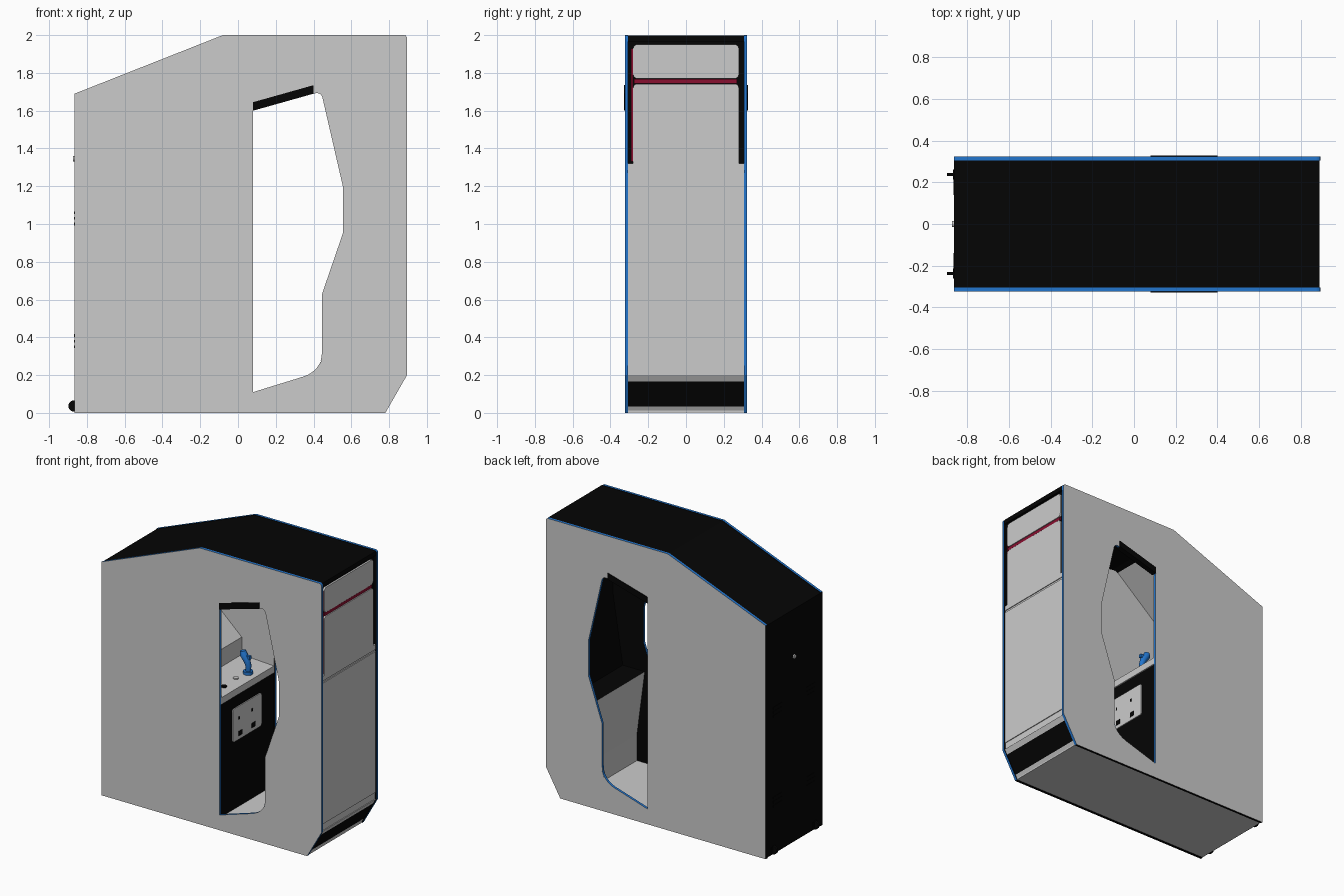
import bpy, bmesh, math
from mathutils import Vector, Matrix

old = bpy.data.objects.get("Cube")
if old:
    bpy.data.objects.remove(old, do_unlink=True)


def material(name, rgb, rough=0.6):
    m = bpy.data.materials.new(name)
    m.use_nodes = True
    m.diffuse_color = (*rgb, 1)
    bsdf = m.node_tree.nodes["Principled BSDF"]
    bsdf.inputs["Base Color"].default_value = (*rgb, 1)
    bsdf.inputs["Roughness"].default_value = rough
    return m


GREY = material("light grey", (0.6, 0.6, 0.6))
BLACK = material("black", (0.0015, 0.0015, 0.0015))
BLUE = material("blue", (0.016, 0.18, 0.62))
RED = material("dark red", (0.25, 0.005, 0.03))
HALF = 0.306          # inner half width between the side panels
OUTER = 0.324         # outer half width


def rounded(points, n=5):
    """Fillet every corner given as (u, v, radius)."""
    out = []
    for i, (u, v, r) in enumerate(points):
        p = Vector((u, v))
        if r == 0:
            out.append(p)
            continue
        a = (Vector(points[i - 1][:2]) - p).normalized() * r
        b = (Vector(points[(i + 1) % len(points)][:2]) - p).normalized() * r
        for k in range(n + 1):
            t = k / n
            out.append(p + a * (1 - t) ** 2 + b * t ** 2)
    return out


def prism(name, loops, w0, w1, mats, axis="y", rule=None):
    """Extrude a profile, with optional holes, between w0 and w1."""
    put = {"y": lambda u, v: (u, w0, v), "x": lambda u, v: (w0, u, v)}[axis]
    step = Vector((0, w1 - w0, 0)) if axis == "y" else Vector((w1 - w0, 0, 0))
    bm = bmesh.new()
    edges = []
    for loop in loops:
        vs = [bm.verts.new(put(*p)) for p in loop]
        edges += [bm.edges.new((vs[i - 1], vs[i])) for i in range(len(vs))]
    if len(loops) == 1:
        bm.faces.new(vs)
    else:
        bmesh.ops.triangle_fill(bm, edges=edges, use_beauty=True)
        bmesh.ops.recalc_face_normals(bm, faces=bm.faces[:])
    ext = bmesh.ops.extrude_face_region(bm, geom=bm.faces[:], use_keep_orig=True)
    moved = [g for g in ext["geom"] if isinstance(g, bmesh.types.BMVert)]
    bmesh.ops.translate(bm, verts=moved, vec=step)
    bmesh.ops.recalc_face_normals(bm, faces=bm.faces[:])
    return finish(name, bm, mats, rule)


def finish(name, bm, mats, rule=None):
    bm.normal_update()
    if rule:
        for f in bm.faces:
            f.material_index = rule(f.normal, f.calc_center_median())
    mesh = bpy.data.meshes.new(name)
    bm.to_mesh(mesh)
    bm.free()
    for m in mats:
        mesh.materials.append(m)
    ob = bpy.data.objects.new(name, mesh)
    bpy.context.collection.objects.link(ob)
    return ob


def box(name, x, y, z, mat):
    return prism(name, [[(x[0], z[0]), (x[1], z[0]), (x[1], z[1]), (x[0], z[1])]], y[0], y[1], [mat])


def plate(name, x, y, z, r_low, r_top, mat):
    """Round-cornered plate facing along x."""
    pts = [(y[0], z[0], r_low), (y[1], z[0], r_low), (y[1], z[1], r_top), (y[0], z[1], r_top)]
    return prism(name, [rounded(pts)], x[0], x[1], [mat], "x")


def cylinder(name, at, radius, depth, mat, axis="z", sides=20):
    bm = bmesh.new()
    bmesh.ops.create_cone(bm, cap_ends=True, segments=sides, radius1=radius, radius2=radius, depth=depth)
    turn = {"x": Matrix.Rotation(math.pi / 2, 4, "Y"), "y": Matrix.Rotation(math.pi / 2, 4, "X"), "z": Matrix()}[axis]
    bmesh.ops.transform(bm, matrix=Matrix.Translation(at) @ turn, verts=bm.verts)
    for f in bm.faces:
        f.smooth = len(f.verts) == 4
    return finish(name, bm, [mat])


# Side panels: outer skin grey, inside black, edge trim blue
outline = rounded([(-0.865, 0, 0), (0.78, 0, 0), (0.895, 0.2, 0), (0.895, 2, 0.02), (-0.08, 2, 0), (-0.865, 1.69, 0)])
opening = rounded([(0.08, 0.11, 0), (0.42, 0.215, 0.08), (0.445, 0.29, 0.05), (0.445, 0.63, 0), (0.555, 0.95, 0),
                   (0.555, 1.2, 0), (0.44, 1.7, 0.035), (0.40, 1.69, 0), (0.40, 1.73, 0), (0.08, 1.64, 0)])
for side, word in ((1, "left"), (-1, "right")):
    def paint(n, c, s=side):
        if abs(n.y) > 0.5:
            return 0 if c.y * s > (HALF + OUTER) / 2 else 1
        return 1 if c.x < -0.864 or c.z < 0.001 else 2
    prism(word + "_side_panel", [outline, opening], side * HALF, side * OUTER, [GREY, BLACK, BLUE], rule=paint)
    # Header trim across the top of each doorway
    prism(word + "_doorway_header", [[(0.08, 1.60), (0.40, 1.69), (0.40, 1.735), (0.08, 1.645)]],
          side * 0.29, side * 0.329, [BLACK])
    # Grey inner cheek beside the screen
    prism(word + "_screen_cheek", [[(-0.6, 0.9), (0.078, 0.9), (0.078, 1.59), (-0.02, 1.95), (-0.09, 1.96), (-0.6, 1.76)]],
          side * 0.300, side * HALF, [GREY])

# Roof, rear wall, floor
W = (-HALF, HALF)
prism("roof", [[(-0.865, 1.687), (-0.08, 1.997), (0.89, 1.997), (0.89, 1.965), (-0.07, 1.965), (-0.865, 1.65)]], *W, [BLACK])
box("rear_wall", (-0.865, -0.845), W, (0.005, 1.68), BLACK)
box("base", (-0.86, 0.78), W, (0.003, 0.04), GREY)
box("floor", (0.0, 0.7), W, (0.04, 0.08), GREY)

# Seat-end wall with grey panels, dark gap and red piping
box("end_wall", (0.855, 0.875), W, (0.2, 1.99), BLACK)
box("end_lower_panel", (0.875, 0.882), W, (0.2, 1.32), GREY)
box("end_lower_raised_panel", (0.882, 0.888), W, (0.25, 1.27), GREY)
box("end_panel_bead", (0.882, 0.888), W, (1.285, 1.32), GREY)
plate("end_window_panel", (0.875, 0.888), (-0.28, 0.28), (1.32, 1.742), 0, 0.025, GREY)
plate("end_sign_panel", (0.875, 0.888), (-0.28, 0.28), (1.77, 1.95), 0.025, 0.025, GREY)
box("red_cross_piping", (0.875, 0.885), (-0.275, 0.27), (1.745, 1.767), RED)
box("red_side_piping", (0.875, 0.883), (-0.291, -0.281), (1.33, 1.93), RED)


# Sloped kick board: grey, black and grey bands
def slope(z, inset):
    return (0.78 + 0.575 * z - inset, z)


for name, lo, hi, mat in (("lower", 0.003, 0.035, GREY), ("middle", 0.035, 0.165, BLACK), ("upper", 0.165, 0.2, GREY)):
    prism("kick_board_" + name, [[slope(lo, 0.007), slope(hi, 0.007), slope(hi, 0.03), slope(lo, 0.03)]], *W, [mat])

# Bench: grey front, black top, black back rest
prism("bench", [[(0.607, 0.08), (0.607, 0.27), (0.545, 0.74), (0.855, 0.74), (0.855, 0.22), (0.78, 0.08)]],
      *W, [GREY, BLACK], rule=lambda n, c: 1 if n.z > 0.9 else 0)
prism("back_rest", [[(0.72, 0.74), (0.80, 1.25), (0.80, 1.7), (0.855, 1.75), (0.855, 0.74)]], *W, [BLACK])

# Console, control deck and coin door
box("console", (-0.16, 0.068), W, (0.08, 0.905), BLACK)
prism("control_deck", [[(-0.2, 0.90), (0.078, 0.90), (0.078, 0.95), (-0.2, 0.965)]], *W, [GREY])
plate("coin_door", (0.068, 0.075), (-0.165, 0.165), (0.57, 0.81), 0.02, 0.02, GREY)
for y in (-0.08, 0.07):
    box("coin_slot", (0.075, 0.077), (y - 0.02, y + 0.02), (0.595, 0.63), BLACK)
    box("coin_entry", (0.075, 0.077), (y - 0.02, y - 0.008), (0.715, 0.735), BLACK)

# Screen surround and screen
prism("screen_lower_surround", [[(-0.18, 0.96), (-0.18, 1.09), (-0.5, 1.38), (-0.56, 1.38), (-0.56, 0.96)]], *W, [GREY])
prism("screen_upper_surround", [[(-0.09, 1.965), (-0.447, 1.67), (-0.52, 1.66), (-0.55, 1.77)]], *W, [GREY])
prism("screen", [[(-0.5, 1.37), (-0.45, 1.68), (-0.5, 1.69), (-0.55, 1.37)]], *W, [BLACK])

# Buttons
for x, y, mat in ((0.0, -0.22, BLACK), (0.0, -0.16, BLACK), (-0.01, -0.01, GREY)):
    cylinder("deck_button", (x, y, 0.957), 0.018, 0.012, mat)

# Blue flight stick with a forward-leaning grip
cylinder("stick_base", (0.01, 0.1, 0.96), 0.032, 0.03, BLUE)
curve = bpy.data.curves.new("stick_grip", "CURVE")
curve.dimensions = "3D"
curve.bevel_depth = 0.022
curve.bevel_resolution = 3
curve.use_fill_caps = True
path = [(0.0, 0.96, 0.8), (0.005, 1.01, 0.9), (-0.01, 1.05, 1.1), (-0.035, 1.085, 1.2), (-0.04, 1.11, 0.9)]
spline = curve.splines.new("POLY")
spline.points.add(len(path) - 1)
for p, (dx, z, r) in zip(spline.points, path):
    p.co = (0.01 + dx, 0.1, z, 1)
    p.radius = r
curve.materials.append(BLUE)
bpy.context.collection.objects.link(bpy.data.objects.new("stick_grip", curve))
box("stick_trigger", (-0.01, 0.03), (0.09, 0.11), (1.06, 1.085), BLUE)

# Rear fittings: vents, lock and casters
for y in (-0.19, 0.19):
    for z in (0.38, 1.03):
        for k in range(3):
            box("vent_slat", (-0.867, -0.865), (y - 0.05, y + 0.05), (z + 0.03 * k - 0.037, z + 0.03 * k - 0.023), BLACK)
    cylinder("caster_wheel", (-0.868, y * 1.25, 0.036), 0.03, 0.016, BLACK, "y")
    box("caster_bracket", (-0.868, -0.862), (y * 1.25 - 0.025, y * 1.25 + 0.025), (0.01, 0.06), BLACK)
cylinder("rear_lock", (-0.868, 0, 1.345), 0.015, 0.012, GREY, "x")
